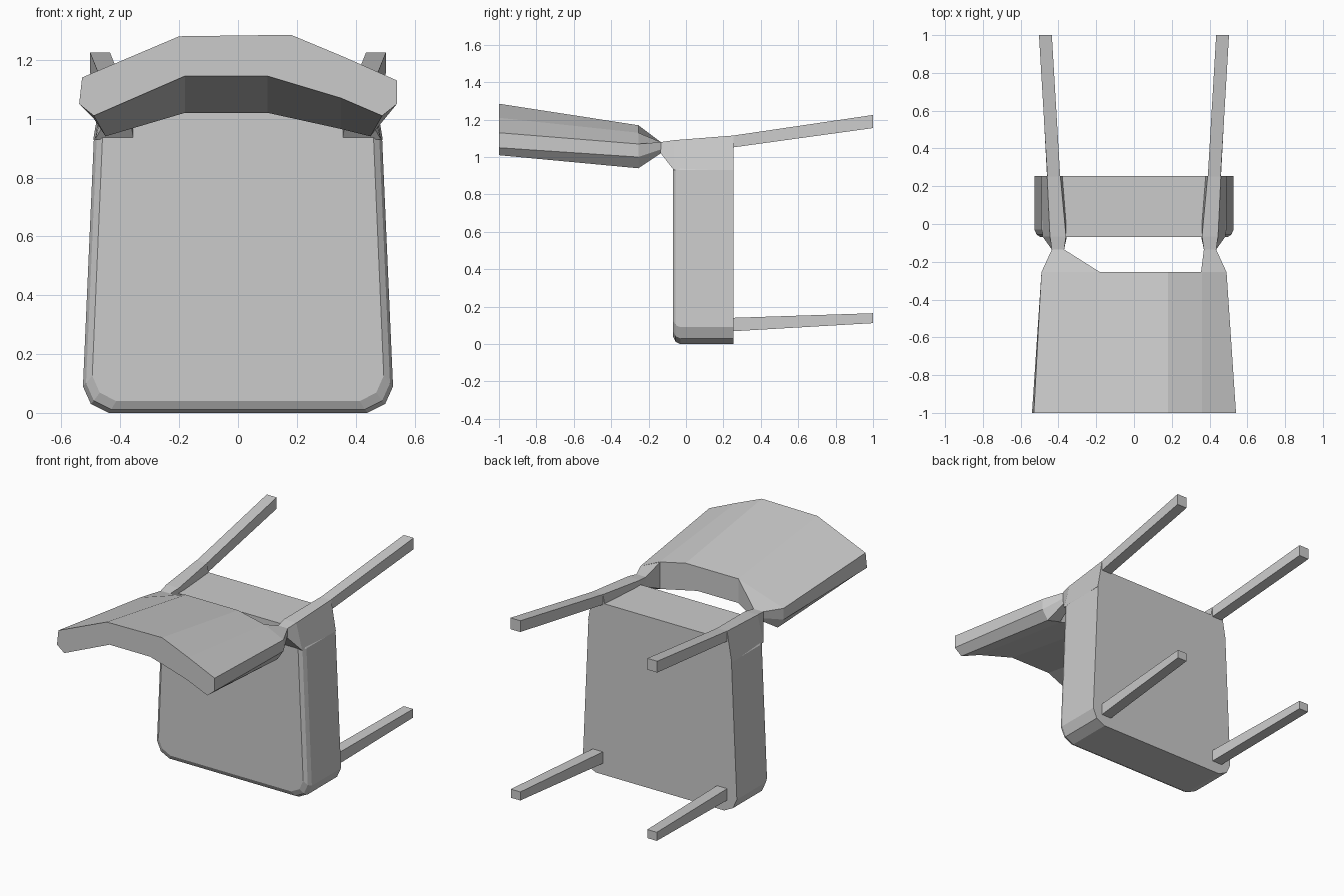
import bpy
import bmesh

cube = bpy.data.objects.get("Cube")
if cube:
    bpy.data.objects.remove(cube, do_unlink=True)

grey = bpy.data.materials.new("plain grey")
grey.use_nodes = True
grey.diffuse_color = (0.6, 0.6, 0.6, 1)
grey.node_tree.nodes["Principled BSDF"].inputs["Base Color"].default_value = grey.diffuse_color


def loft(name, sections):
    """Skin matching (y, [(x, z), ...]) cross-sections and cap both ends."""
    bm = bmesh.new()
    rings = [[bm.verts.new((x, y, z)) for x, z in pts] for y, pts in sections]
    for a, b in zip(rings, rings[1:]):
        for i in range(len(a)):
            j = (i + 1) % len(a)
            bm.faces.new((a[i], a[j], b[j], b[i]))
    bm.faces.new(rings[0])
    bm.faces.new(rings[-1])
    bmesh.ops.recalc_face_normals(bm, faces=bm.faces)
    mesh = bpy.data.meshes.new(name)
    bm.to_mesh(mesh)
    bm.free()
    mesh.materials.append(grey)
    obj = bpy.data.objects.new(name, mesh)
    bpy.context.collection.objects.link(obj)
    return obj


def box(x0, x1, z0, z1, side=1):
    return [(side * x0, z0), (side * x1, z0), (side * x1, z1), (side * x0, z1)]


# Seat slab: tapered outline, softened front rim
half = [(0.44, 0.0), (0.5, 0.03), (0.527, 0.09), (0.49, 0.93), (0.4, 1.06)]
outline = half + [(-x, z) for x, z in reversed(half)]


def shrink(k, lift):
    return [(x * k, lift + z * (1.06 - lift) / 1.06) for x, z in outline]


loft("seat", [(-0.07, shrink(0.94, 0.04)), (-0.055, shrink(0.98, 0.012)),
              (-0.03, outline), (0.255, outline)])

# Curved backrest slab
top_end = [(-0.53, 1.14), (-0.2, 1.28), (0.18, 1.285), (0.36, 1.21), (0.54, 1.13),
           (0.54, 1.05), (0.49, 1.01), (0.35, 1.07), (0.1, 1.145),
           (-0.18, 1.145), (-0.49, 1.01), (-0.54, 1.05)]
low_end = [(-0.49, 1.07), (-0.18, 1.17), (0.18, 1.17), (0.36, 1.13), (0.49, 1.07),
           (0.49, 1.0), (0.45, 0.94), (0.35, 0.965), (0.1, 1.02),
           (-0.18, 1.02), (-0.45, 0.94), (-0.49, 1.0)]
loft("backrest", [(-1.0, top_end), (-0.255, low_end)])

for side, word, inner, high, low in ((1, "left", 0.355, 1.13, 0.965),
                                     (-1, "right", 0.18, 1.17, 1.02)):
    # Neck narrowing from the backrest to the corner post
    wide = [(0.49, 1.07), (inner, high), (inner, low), (0.45, 0.94), (0.49, 1.0)]
    tip = [(0.435, 1.08), (0.37, 1.08), (0.37, 1.02), (0.42, 1.02), (0.435, 1.04)]
    loft(word + "_back_neck", [(y, [(side * x, z) for x, z in p])
                               for y, p in ((-0.255, wide), (-0.135, tip))])

    # Corner post wrapping the rear of the seat
    def post(x0, x1, t0, t1, z0, z1):
        return [(side * x0, z0), (side * x1, z0), (side * t1, z1), (side * t0, z1)]

    loft(word + "_corner_post", [
        (-0.135, post(0.37, 0.435, 0.37, 0.435, 1.02, 1.08)),
        (-0.065, post(0.355, 0.485, 0.36, 0.445, 0.93, 1.09)),
        (0.255, post(0.355, 0.492, 0.39, 0.46, 0.93, 1.115))])

    # Splayed square legs
    loft(word + "_rear_leg", [(0.24, box(0.39, 0.458, 1.05, 1.113, side)),
                              (1.0, box(0.435, 0.503, 1.155, 1.225, side))])
    loft(word + "_front_leg", [(0.24, box(0.39, 0.46, 0.068, 0.14, side)),
                               (1.0, box(0.435, 0.5, 0.112, 0.165, side))])
